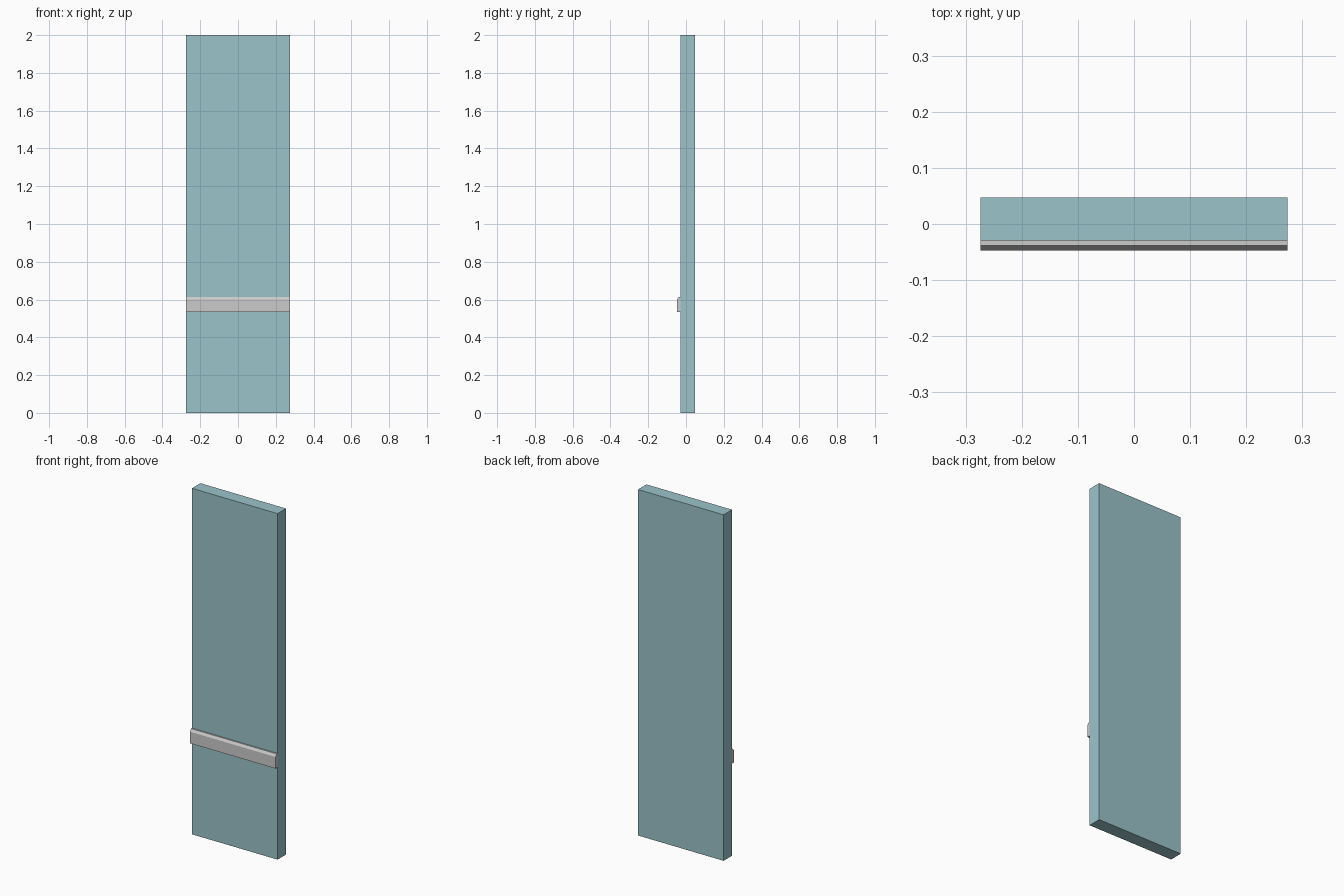
import bpy, bmesh

if "Cube" in bpy.data.objects:
    bpy.data.objects.remove(bpy.data.objects["Cube"])

HALF_W = 0.274      # half width along x
BACK, FACE, FRONT = 0.0475, -0.0295, -0.0475


def extrude_profile(name, profile):
    """Extrude a closed (y, z) outline across the full width."""
    bm = bmesh.new()
    base = bm.faces.new([bm.verts.new((-HALF_W, y, z)) for y, z in profile])
    out = bmesh.ops.extrude_face_region(bm, geom=[base])
    moved = [v for v in out["geom"] if isinstance(v, bmesh.types.BMVert)]
    bmesh.ops.translate(bm, verts=moved, vec=(2 * HALF_W, 0, 0))
    bmesh.ops.recalc_face_normals(bm, faces=bm.faces)
    mesh = bpy.data.meshes.new(name)
    bm.to_mesh(mesh)
    bm.free()
    obj = bpy.data.objects.new(name, mesh)
    bpy.context.collection.objects.link(obj)
    return obj


# Tall flat panel
panel = extrude_profile("panel", [(FACE, 0), (BACK, 0), (BACK, 2), (FACE, 2)])
mat = bpy.data.materials.new("pale_teal")
mat.diffuse_color = (0.33, 0.55, 0.59, 1)
mat.use_nodes = True
mat.node_tree.nodes["Principled BSDF"].inputs["Base Color"].default_value = mat.diffuse_color
panel.data.materials.append(mat)

# Horizontal rail on the front, chamfered along its upper front edge
extrude_profile("cross_rail", [
    (FACE, 0.533), (FRONT, 0.533), (FRONT, 0.600),
    (-0.038, 0.614), (FACE, 0.614)])
